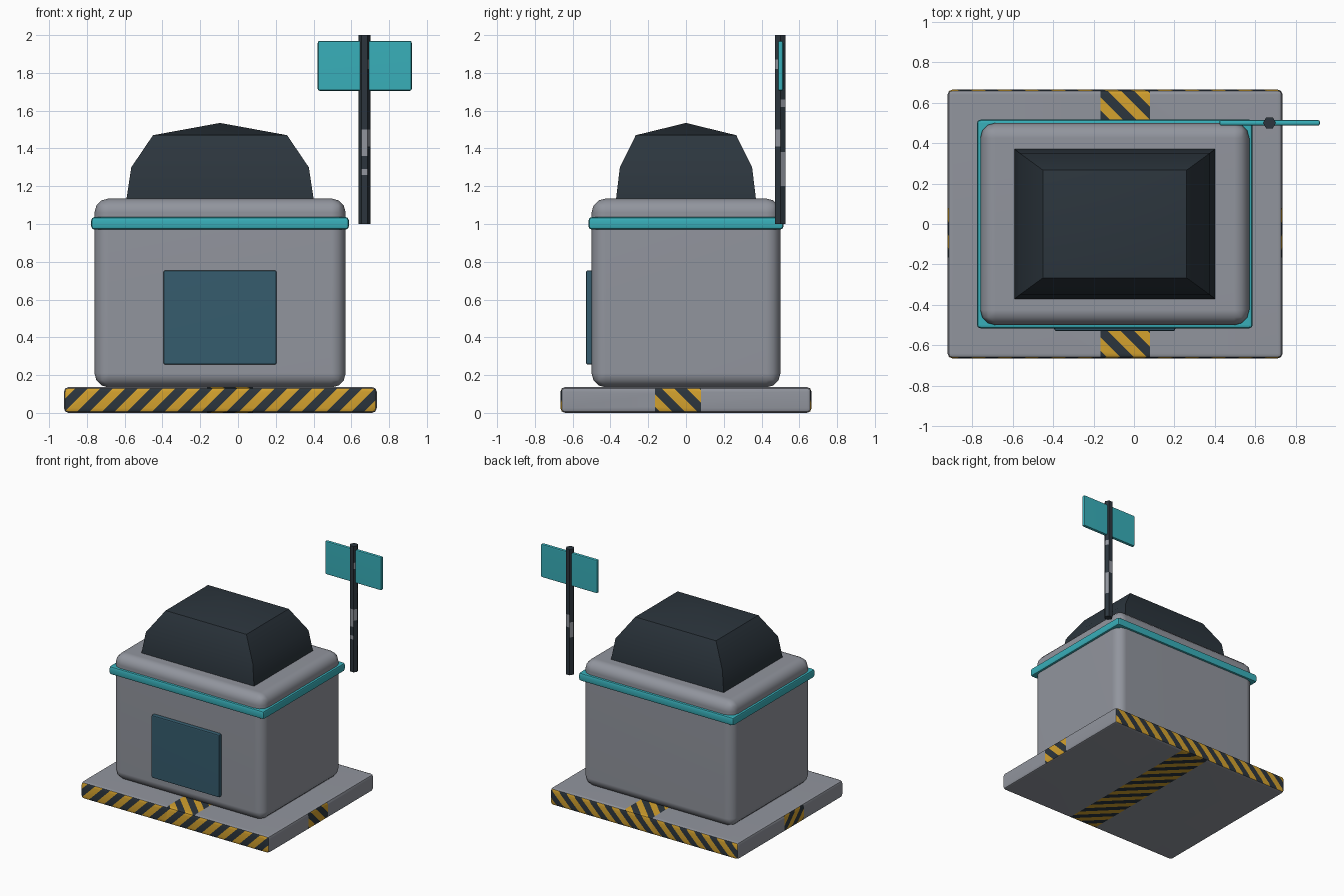
import bpy, bmesh, math
from mathutils import Vector

if "Cube" in bpy.data.objects:
    bpy.data.objects.remove(bpy.data.objects["Cube"])


def material(name, rgb):
    m = bpy.data.materials.new(name)
    m.diffuse_color = (*rgb, 1)
    m.use_nodes = True
    m.node_tree.nodes["Principled BSDF"].inputs["Base Color"].default_value = m.diffuse_color
    return m


GREY = material("wall grey", (0.285, 0.30, 0.34))
DARK = material("charcoal", (0.025, 0.036, 0.047))
TEAL = material("teal", (0.04, 0.43, 0.49))
YELLOW = material("hazard yellow", (0.66, 0.36, 0.027))
BLUE = material("window blue", (0.036, 0.107, 0.155))


def finish(name, bm, mats, angle=30, weighted=True):
    bmesh.ops.recalc_face_normals(bm, faces=bm.faces)
    me = bpy.data.meshes.new(name)
    bm.to_mesh(me)
    bm.free()
    for m in mats:
        me.materials.append(m)
    me.shade_smooth()
    me.set_sharp_from_angle(angle=math.radians(angle))
    ob = bpy.data.objects.new(name, me)
    bpy.context.collection.objects.link(ob)
    if weighted:
        mod = ob.modifiers.new("even shading", 'WEIGHTED_NORMAL')
        mod.keep_sharp = True
    return ob


def rounded_box(lo, hi, bevel, segments):
    bm = bmesh.new()
    bmesh.ops.create_cube(bm, size=1)
    lo, hi = Vector(lo), Vector(hi)
    for v in bm.verts:
        v.co = (lo + hi) / 2 + v.co * (hi - lo)
    bmesh.ops.bevel(bm, geom=bm.edges[:], offset=bevel, segments=segments,
                    profile=0.5, affect='EDGES', clamp_overlap=True)
    bm.normal_update()
    return bm


# Base slab with hazard stripes cut into its faces
STRIPE = 0.066
ZONE = (-0.165, 0.08)


def stripe_axis(f):
    """Direction across the stripes for a striped face, else None."""
    n, c = f.normal, f.calc_center_median()
    if abs(n.y) > 0.7:
        return Vector((1, 0, -1))
    if abs(n.z) > 0.7 and ZONE[0] < c.x < ZONE[1]:
        return Vector((1, 1, 0))
    if abs(n.x) > 0.7 and ZONE[0] < c.y < ZONE[1]:
        return Vector((0, 1, 1))
    return None


def cut(bm, faces, point, normal):
    geom = set(faces)
    for f in faces:
        geom.update(f.edges)
        geom.update(f.verts)
    bmesh.ops.bisect_plane(bm, geom=list(geom), dist=1e-5,
                           plane_co=point, plane_no=normal)


base = rounded_box((-0.922, -0.665, 0.005), (0.735, 0.665, 0.137), 0.025, 2)
for v in base.verts:
    v.co.z = (v.co.z - 0.005) * 0.137 / 0.132
for z in ZONE:
    cut(base, base.faces[:], (z, 0, 0), (1, 0, 0))
    cut(base, base.faces[:], (0, z, 0), (0, 1, 0))
base.normal_update()
for axis in (Vector((1, 0, -1)), Vector((1, 1, 0)), Vector((0, 1, 1))):
    for i in range(-18, 19):
        faces = [f for f in base.faces if stripe_axis(f) == axis]
        cut(base, faces, axis * (i * STRIPE / 2), axis)
        base.normal_update()
for f in base.faces:
    axis = stripe_axis(f)
    if axis:
        u = f.calc_center_median().dot(axis)
        f.material_index = 1 + math.floor(u / STRIPE) % 2
finish("base_slab", base, [GREY, YELLOW, DARK], 40)

# Main body, trim band, window and sign panel
for name, lo, hi, bevel, seg, mat in (
        ("body", (-0.76, -0.5, 0.135), (0.57, 0.5, 1.135), 0.075, 3, GREY),
        ("trim_band", (-0.777, -0.516, 0.97), (0.587, 0.516, 1.037), 0.018, 2, TEAL),
        ("front_window", (-0.395, -0.53, 0.255), (0.205, -0.48, 0.755), 0.012, 2, BLUE),
        ("sign_panel", (0.422, 0.486, 1.705), (0.92, 0.515, 1.97), 0.011, 2, TEAL)):
    finish(name, rounded_box(lo, hi, bevel, seg), [mat], 40)

# Four-sided roof dome with a shallow peak
dome = bmesh.new()
rings = []
for hx, hy, z in ((0.495, 0.37, 1.12), (0.495, 0.37, 1.135),
                  (0.47, 0.35, 1.30), (0.355, 0.266, 1.47)):
    rings.append([dome.verts.new((-0.095 + sx * hx, sy * hy, z))
                  for sx, sy in ((-1, -1), (1, -1), (1, 1), (-1, 1))])
peak = dome.verts.new((-0.095, 0, 1.535))
dome.faces.new(rings[0])
for i in range(4):
    j = (i + 1) % 4
    for a, b in zip(rings, rings[1:]):
        dome.faces.new((a[i], a[j], b[j], b[i]))
    dome.faces.new((rings[-1][i], rings[-1][j], peak))
finish("roof_dome", dome, [DARK], 30, False)

# Six-sided mast with worn bare-metal patches, as (side, low, high)
WORN = ((4, 1.36, 1.5), (5, 1.41, 1.5), (4, 1.26, 1.29), (0, 1.2, 1.38),
        (0, 1.62, 1.66), (5, 1.82, 1.87), (1, 1.38, 1.48), (2, 1.3, 1.42))
levels = sorted({1.0, 2.0} | {z for _, a, b in WORN for z in (a, b)})
mast = bmesh.new()
rings = [[mast.verts.new((0.67 + 0.032 * math.cos(k * math.pi / 3),
                          0.5 + 0.032 * math.sin(k * math.pi / 3), z))
          for k in range(6)] for z in levels]
mast.faces.new(rings[0])
mast.faces.new(rings[-1])
for a, b in zip(rings, rings[1:]):
    mid = (a[0].co.z + b[0].co.z) / 2
    for k in range(6):
        n = (k + 1) % 6
        f = mast.faces.new((a[k], a[n], b[n], b[k]))
        f.material_index = int(any(k == s and lo < mid < hi for s, lo, hi in WORN))
finish("sign_mast", mast, [DARK, GREY], 30, False)
